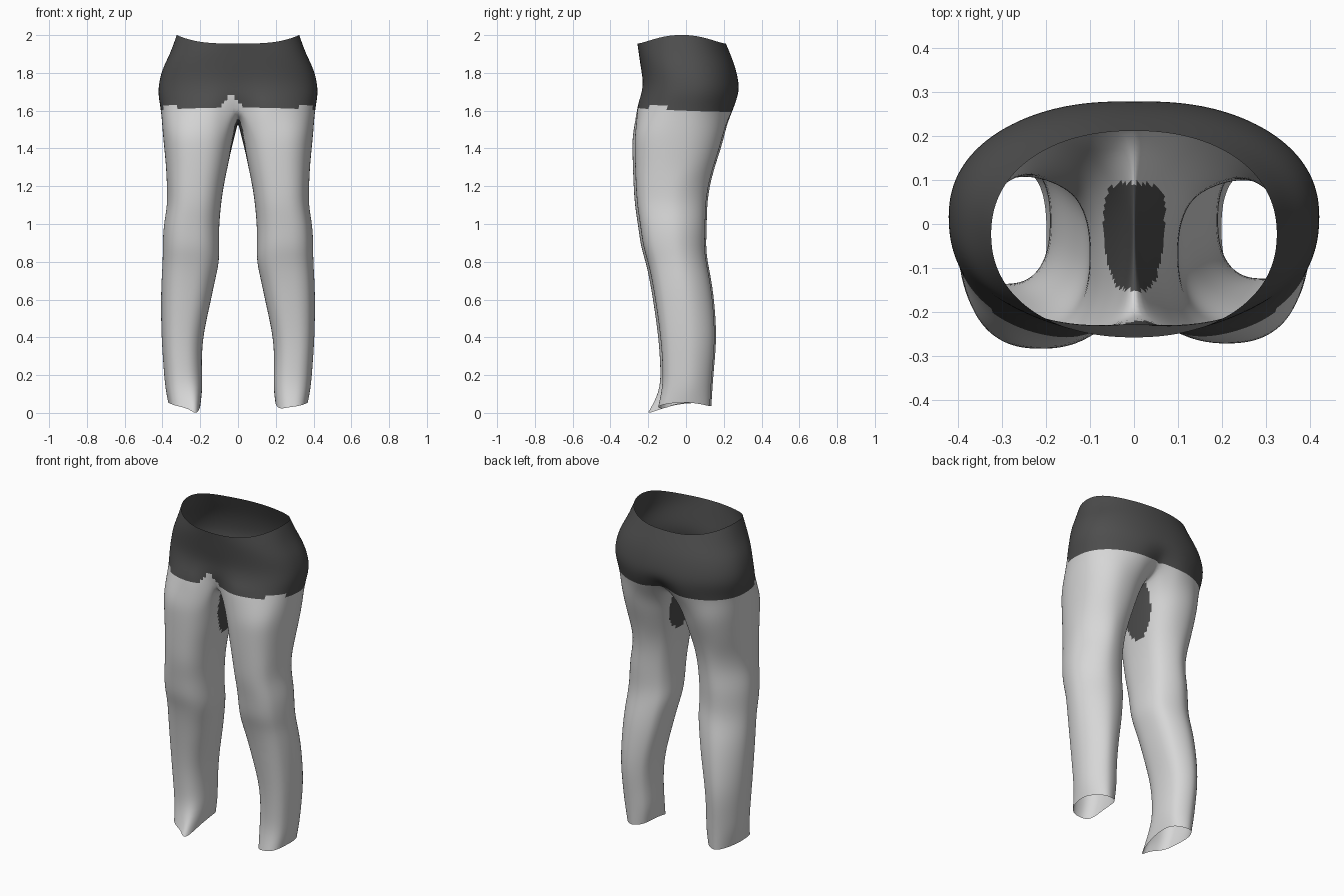
import bpy, bmesh
from math import sin, cos, exp, radians

old = bpy.data.objects.get("Cube")
if old:
    bpy.data.objects.remove(old, do_unlink=True)


def material(name, value):
    mat = bpy.data.materials.new(name)
    mat.use_nodes = True
    colour = (value, value, value, 1)
    mat.diffuse_color = colour
    bsdf = mat.node_tree.nodes["Principled BSDF"]
    bsdf.inputs["Base Color"].default_value = colour
    bsdf.inputs["Roughness"].default_value = 0.8
    return mat


HALF = 24        # segments of a half hip ring
LEG = 32         # segments of a full leg ring
DARK, LIGHT = 0, 1

# Hips: height, half width, front y, back y, front pinch, back pinch
HIPS = [
    (1.955, 0.325, -0.258, 0.212, 0.0, 0.0),
    (1.90, 0.36, -0.250, 0.235, 0.0, 0.0),
    (1.83, 0.398, -0.240, 0.262, 0.0, 0.0),
    (1.75, 0.42, -0.232, 0.280, 0.03, 0.0),
    (1.68, 0.424, -0.250, 0.286, 0.1, 0.02),
    (1.617, 0.408, -0.276, 0.266, 0.25, 0.15),
]

# Legs: height, inner x, outer x, front y, back y
LEGS = [
    (1.49, 0.010, 0.400, -0.284, 0.210),
    (1.40, 0.034, 0.391, -0.285, 0.186),
    (1.30, 0.055, 0.381, -0.282, 0.152),
    (1.20, 0.076, 0.377, -0.278, 0.126),
    (1.10, 0.09, 0.374, -0.272, 0.112),
    (0.99, 0.10, 0.396, -0.254, 0.111),
    (0.88, 0.10, 0.399, -0.240, 0.106),
    (0.80, 0.098, 0.399, -0.214, 0.115),
    (0.70, 0.122, 0.406, -0.192, 0.136),
    (0.58, 0.146, 0.409, -0.172, 0.152),
    (0.40, 0.188, 0.406, -0.146, 0.164),
    (0.25, 0.192, 0.395, -0.136, 0.150),
    (0.14, 0.186, 0.387, -0.135, 0.141),
    (0.045, 0.198, 0.37, -0.16, 0.135),
]


def power(v, p):
    return abs(v) ** p * (1 if v >= 0 else -1)


def hip_point(j, row):
    """Point on a half ring, from front centre round the side to back centre."""
    z, width, front, back, front_pinch, back_pinch = HIPS[row]
    t = radians(-90 + 180 * j / HALF)
    c = max(cos(t), 0) if 0 < j < HALF else 0
    p = 0.92 if row == 0 or t > 0 else 0.84
    x = width * c ** p
    y = (back + front) / 2 + (back - front) / 2 * power(sin(t), p)
    pinch = front_pinch if y < 0 else back_pinch
    y *= 1 - pinch * exp(-(x / 0.09) ** 2)
    if row == 0:                      # waist rises at the sides
        z += 0.046 * c ** 3
    if row == len(HIPS) - 1:          # uneven lower edge of the dark part
        rise = 0.008 if y < 0 else 0.025
        z += rise * exp(-(x / 0.06) ** 2) - 0.06 * y - 0.01 * c
    return x, y, z


def leg_point(j, row, side):
    z, inner, outer, front, back = LEGS[row]
    if side > 0:                      # the left leg is slightly slimmer
        front += 0.012
        back -= 0.008
    a = radians(-135 + 360 * j / LEG)
    # The outer back corner is rounder than the others
    p = 0.82 + (0.3 if row > 2 else 0.12) * max(0, cos(a - radians(45)))
    x = (inner + outer) / 2 + (outer - inner) / 2 * power(cos(a), p)
    y = (front + back) / 2 + (back - front) / 2 * power(sin(a), p)
    if row == len(LEGS) - 1:          # uneven trouser hem
        corner = exp(-(((j + 16) % LEG - 16) / 3) ** 2)
        z += 0.01 * cos(2 * a) - (0.045 if side < 0 else 0.02) * corner
        y -= (0.07 if side < 0 else 0.0) * corner
    return x, y, z


def build_side(bm, side):
    def ring(points):
        return [bm.verts.new((side * x, y, z)) for x, y, z in points]

    def quad(upper, lower, j, k, mat):
        loop = [upper[j], lower[j], lower[k], upper[k]]
        face = bm.faces.new(loop if side > 0 else loop[::-1])
        face.material_index = mat
        face.smooth = True

    # Half of the hips
    hips = [ring(hip_point(j, r) for j in range(HALF + 1)) for r in range(len(HIPS))]
    for upper, lower in zip(hips, hips[1:]):
        for j in range(HALF):
            quad(upper, lower, j, j + 1, DARK)

    # Crotch seam closes the half ring into a full leg opening
    front, back = hips[-1][0].co, hips[-1][-1].co
    seam = []
    for i in range(1, LEG - HALF):
        f = i / (LEG - HALF)
        drop = 0.09 * (1 - (2 * f - 1) ** 2)
        p = back.lerp(front, f)
        seam.append((0, p.y, p.z - drop))
    rings = [hips[-1] + ring(seam)]

    # Leg
    rings += [ring(leg_point(j, r, side) for j in range(LEG)) for r in range(len(LEGS))]
    for upper, lower in zip(rings, rings[1:]):
        for j in range(LEG):
            quad(upper, lower, j, (j + 1) % LEG, LIGHT)


bm = bmesh.new()
for side in (1, -1):
    build_side(bm, side)
bmesh.ops.remove_doubles(bm, verts=bm.verts[:], dist=0.0005)
mesh = bpy.data.meshes.new("trousers")
bm.to_mesh(mesh)
bm.free()

trousers = bpy.data.objects.new("trousers", mesh)
bpy.context.collection.objects.link(trousers)
mesh.materials.append(material("dark grey cloth", 0.075))
mesh.materials.append(material("light grey cloth", 0.68))

# Smooth the cloth, then keep the finer mesh
smooth = trousers.modifiers.new("soft cloth", "SUBSURF")
smooth.levels = smooth.render_levels = 2
evaluated = trousers.evaluated_get(bpy.context.evaluated_depsgraph_get())
fine = bpy.data.meshes.new_from_object(evaluated)
trousers.modifiers.clear()
trousers.data = fine

for face in fine.polygons:
    x, y, z = face.center
    # Dark patch tapering down both inner thighs
    inside = ((y + 0.028) / 0.122) ** 2 + ((z - 1.52) / 0.27) ** 2 < 1
    if inside and abs(x) < 0.1 and z < 1.6:
        face.material_index = DARK
    # Light bump in the dark edge beside the front centre
    if y < -0.1 and 1.6 < z < 1.62 + 0.065 * exp(-((x + 0.04) / 0.035) ** 2):
        face.material_index = LIGHT
